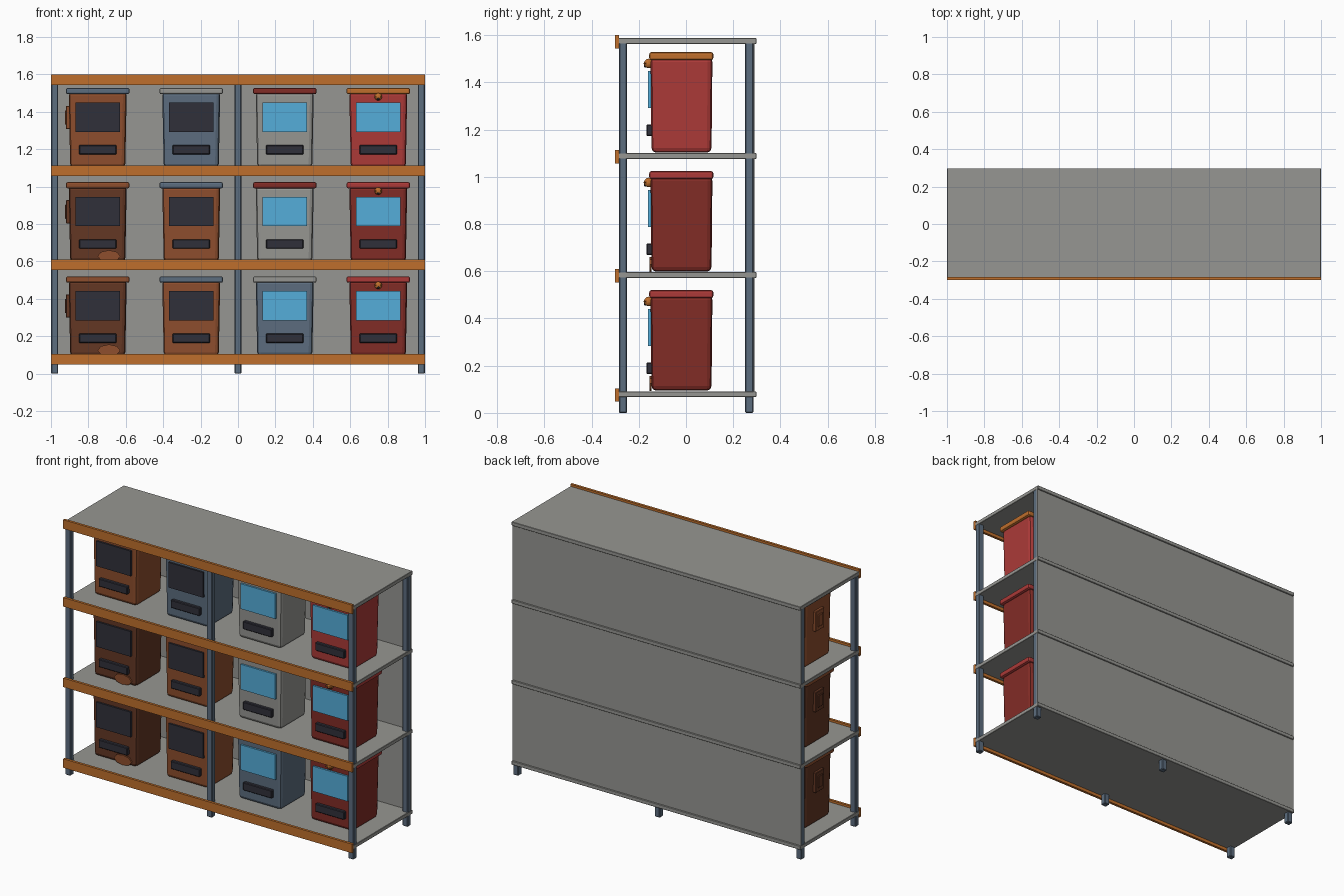
import bpy, bmesh, math
from mathutils import Matrix

if "Cube" in bpy.data.objects:
    bpy.data.objects.remove(bpy.data.objects["Cube"], do_unlink=True)


def material(name, hexcode):
    """Flat material from an sRGB hex code, stored as linear values."""
    srgb = [int(hexcode[i:i + 2], 16) / 255 for i in (0, 2, 4)]
    col = [((c + 0.055) / 1.055) ** 2.4 if c > 0.04 else c / 12.92 for c in srgb] + [1]
    m = bpy.data.materials.new(name)
    m.use_nodes = True
    m.diffuse_color = col
    bsdf = next(n for n in m.node_tree.nodes if n.type == 'BSDF_PRINCIPLED')
    bsdf.inputs["Base Color"].default_value = col
    bsdf.inputs["Roughness"].default_value = 0.8
    return m


ORANGE = material("orange", "BF6F2C")
SLATE = material("slate blue", "5C6D7F")
GREY = material("grey", "969692")
RED = material("red", "AC3A38")
DARK_RED = material("dark red", "822C26")
BROWN = material("brown", "8E4E2D")
DARK_BROWN = material("dark brown", "643724")
CHARCOAL = material("charcoal", "30303A")
BLUE = material("sky blue", "55AEDA")


def finish(bm, name, mat, bevel=0, segments=1):
    mesh = bpy.data.meshes.new(name)
    bm.to_mesh(mesh)
    bm.free()
    mesh.materials.append(mat)
    obj = bpy.data.objects.new(name, mesh)
    bpy.context.collection.objects.link(obj)
    if bevel:
        mod = obj.modifiers.new("bevel", 'BEVEL')
        mod.width, mod.segments = bevel, segments
    return obj


def box(name, mat, x, y, z, bevel=0, segments=1, taper=(1, 1)):
    """Box from (min, max) ranges; taper shrinks its bottom end."""
    bm = bmesh.new()
    bmesh.ops.create_cube(bm, size=1)
    for v in bm.verts:
        if v.co.z < 0:
            v.co.x *= taper[0]
            v.co.y *= taper[1]
        for i, (lo, hi) in enumerate((x, y, z)):
            v.co[i] = (lo + hi) / 2 + v.co[i] * (hi - lo)
    return finish(bm, name, mat, bevel, segments)


def disc(name, mat, centre, radius, depth, sides, stretch=1):
    """Cylinder lying along y, optionally stretched along x."""
    bm = bmesh.new()
    bmesh.ops.create_cone(bm, cap_ends=True, segments=sides, radius1=radius,
                          radius2=radius, depth=depth)
    bm.transform(Matrix.Translation(centre) @ Matrix.Diagonal((stretch, 1, 1, 1))
                 @ Matrix.Rotation(math.pi / 2, 4, 'X'))
    return finish(bm, name, mat)


def ball(name, mat, centre, radius):
    bm = bmesh.new()
    bmesh.ops.create_uvsphere(bm, u_segments=12, v_segments=8, radius=radius,
                              matrix=Matrix.Translation(centre))
    return finish(bm, name, mat)


# Rack: posts, shelves, front beams and back panel
for column, px in (("right", -0.98), ("middle", 0), ("left", 0.98)):
    for side, py in (("front", -0.267), ("back", 0.268)):
        box(f"{side}_{column}_post", SLATE, (px - 0.0185, px + 0.0185),
            (py - 0.0175, py + 0.0175), (0, 1.585), 0.004)
for i, z in enumerate((0.079, 0.584, 1.088, 1.575)):
    box(f"shelf_{i}", GREY, (-0.9995, 0.9995), (-0.285, 0.298), (z - 0.012, z + 0.012), 0.002)
    box(f"front_beam_{i}", ORANGE, (-1, 1), (-0.3, -0.284), (z - 0.031, z + 0.025))
box("back_panel", GREY, (-0.999, 0.999), (0.285, 0.291), (0.07, 1.58))


def bin_unit(name, cx, z, body, lid, screen, handle, patch, bell):
    """Storage bin with lid, front window, label slot and optional trim."""
    box(name + "_body", body, (cx - 0.155, cx + 0.155), (-0.15, 0.112),
        (z, z + 0.405), 0.02, 2, (0.95, 0.97))
    box(name + "_lid", lid, (cx - 0.17, cx + 0.17), (-0.156, 0.116),
        (z + 0.392, z + 0.426), 0.01, 2)
    box(name + "_window", screen, (cx - 0.12, cx + 0.12), (-0.161, -0.145),
        (z + 0.19, z + 0.347))
    box(name + "_slot", CHARCOAL, (cx - 0.1, cx + 0.1), (-0.167, -0.143),
        (z + 0.07, z + 0.12), 0.004)
    if handle:
        box(name + "_side_plate", body, (cx - 0.17, cx - 0.14), (-0.055, 0.03),
            (z + 0.205, z + 0.33), 0.003)
        box(name + "_side_grip", body, (cx - 0.176, cx - 0.16), (-0.035, 0.01),
            (z + 0.23, z + 0.305), 0.003)
    if patch:
        disc(name + "_patch", BROWN, (cx + 0.06, -0.151, z + 0.03), 0.032, 0.009, 8, 1.9)
    if bell:
        spot = (cx, -0.158, z + 0.378)
        ball(name + "_bell", ORANGE, spot, 0.02)
        box(name + "_bell_band", ORANGE, (cx - 0.021, cx + 0.021), (-0.179, -0.14),
            (z + 0.376, z + 0.38))
        ball(name + "_bell_hole", CHARCOAL, (cx, -0.172, z + 0.367), 0.006)


# Body and lid colours, from the bottom row up and from left to right
rows = (
    ((DARK_BROWN, BROWN), (BROWN, SLATE), (SLATE, GREY), (DARK_RED, RED)),
    ((DARK_BROWN, BROWN), (BROWN, SLATE), (GREY, DARK_RED), (DARK_RED, RED)),
    ((BROWN, SLATE), (SLATE, GREY), (GREY, DARK_RED), (RED, ORANGE)),
)
for r, row in enumerate(rows):
    for c, (body, lid) in enumerate(row):
        bin_unit(f"bin_{r}_{c}", -0.75 + 0.5 * c, 0.094 + 0.504 * r, body, lid,
                 CHARCOAL if c < 2 else BLUE, c == 0, c == 0 and r < 2, c == 3)
